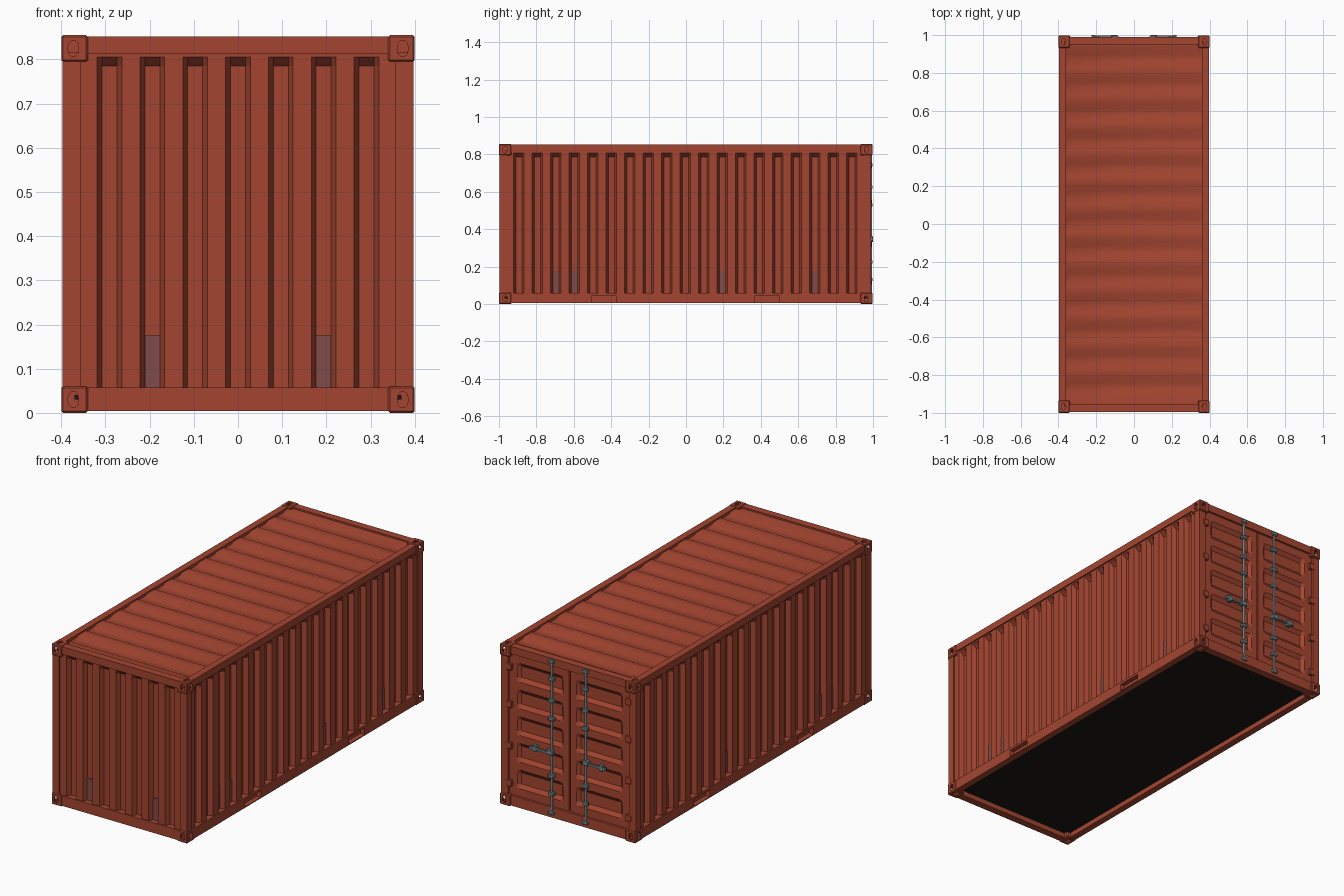
import bpy, bmesh
from mathutils import Vector, Matrix

if "Cube" in bpy.data.objects:
    bpy.data.objects.remove(bpy.data.objects["Cube"])


def material(name, rgb):
    m = bpy.data.materials.new(name)
    m.use_nodes = True
    m.diffuse_color = (*rgb, 1)
    m.node_tree.nodes["Principled BSDF"].inputs["Base Color"].default_value = (*rgb, 1)
    return m


RED = material("oxide red paint", (0.37, 0.06, 0.03))
STEEL = material("galvanised steel", (0.16, 0.24, 0.26))
PATCH = material("dull plum patch", (0.22, 0.07, 0.065))
BLACK = material("black underside", (0.012, 0.008, 0.008))


def finish(name, bm, mat):
    me = bpy.data.meshes.new(name)
    bm.to_mesh(me)
    bm.free()
    if mat:
        me.materials.append(mat)
    ob = bpy.data.objects.new(name, me)
    bpy.context.scene.collection.objects.link(ob)
    return ob


def box(name, mat, centre, size, bevel=0):
    bm = bmesh.new()
    bmesh.ops.create_cube(bm, size=1)
    bmesh.ops.scale(bm, vec=size, verts=bm.verts)
    if bevel:
        bmesh.ops.bevel(bm, geom=bm.edges[:], offset=bevel, segments=1, affect='EDGES')
    bmesh.ops.translate(bm, vec=centre, verts=bm.verts)
    return finish(name, bm, mat)


def rod(name, mat, centre, radius, length, axis, stretch=None):
    """Cylinder along an axis; stretch pulls it into a slot shape."""
    bm = bmesh.new()
    bmesh.ops.create_cone(bm, cap_ends=True, segments=12, radius1=radius,
                          radius2=radius, depth=length)
    turn = Vector((0, 0, 1)).rotation_difference(Vector(axis)).to_matrix()
    bmesh.ops.rotate(bm, cent=(0, 0, 0), matrix=turn, verts=bm.verts)
    if stretch:
        s = Vector(stretch)
        for v in bm.verts:
            d = v.co.dot(s)
            if abs(d) > 1e-7:
                v.co += s if d > 0 else -s
    bmesh.ops.translate(bm, vec=centre, verts=bm.verts)
    return finish(name, bm, mat)


def cut(ob, cutter):
    cutter.hide_render = True
    mod = ob.modifiers.new("cut", 'BOOLEAN')
    mod.operation = 'DIFFERENCE'
    mod.solver = 'EXACT'
    mod.object = cutter
    bpy.context.view_layer.update()
    dg = bpy.context.evaluated_depsgraph_get()
    me = bpy.data.meshes.new_from_object(ob.evaluated_get(dg))
    ob.modifiers.clear()
    ob.data = me
    bpy.data.objects.remove(cutter)


def relief(name, us, vs, place, outward, depth):
    """Sheet with pressed relief; us and vs are lists of (position, amount)."""
    bm = bmesh.new()
    grid = [[bm.verts.new(place(u, v, a * b * depth)) for v, b in vs] for u, a in us]
    for c, d in zip(grid, grid[1:]):
        for j in range(len(vs) - 1):
            bm.faces.new((c[j], d[j], d[j + 1], c[j + 1]))
    bm.normal_update()
    total = sum((f.normal * f.calc_area() for f in bm.faces), Vector())
    if total.dot(Vector(outward)) < 0:
        bmesh.ops.reverse_faces(bm, faces=bm.faces[:])
    return finish(name, bm, RED)


def grooves(start, end, centres, mouth, floor):
    out = [(start, 0)]
    for c in centres:
        out += [(c - mouth / 2, 0), (c - floor / 2, 1), (c + floor / 2, 1), (c + mouth / 2, 0)]
    return out + [(end, 0)]


SIDES = ((1, "left"), (-1, "right"))
MOUTH, FLOOR, DEPTH = 0.056, 0.034, 0.025
wall_rows = [(0.05, 1), (0.785, 1), (0.806, 0), (0.82, 0)]
side_c = [-0.893 + 0.0989 * i for i in range(19)]
front_c = [0.097 * (i - 3) for i in range(7)]

# Corrugated walls
for s, tag in SIDES:
    relief(tag + "_wall", grooves(-0.965, 0.96, side_c, MOUTH, FLOOR), wall_rows,
           lambda u, v, d: (s * (0.39 - d), u, v), (s, 0, 0), DEPTH)
    for i in (2, 3, 11, 16):
        box(tag + "_wall_patch", PATCH, (s * 0.366, side_c[i], 0.115), (0.006, FLOOR, 0.12))
relief("front_wall", grooves(-0.36, 0.36, front_c, MOUTH, FLOOR), wall_rows,
       lambda u, v, d: (u, -0.989 + d, v), (0, -1, 0), DEPTH)
for i in (1, 5):
    box("front_wall_patch", PATCH, (front_c[i], -0.965, 0.115), (FLOOR, 0.006, 0.12))

# Softly corrugated roof
roof_c = [0.01 + 0.1448 * (i - 6) for i in range(13)]
roof = relief("roof", grooves(-0.965, 0.965, roof_c, 0.105, 0.035),
              [(-0.37, 0), (-0.35, 1), (0.35, 1), (0.37, 0)],
              lambda u, v, d: (v, u, 0.844 - d), (0, 0, 1), 0.016)
for p in roof.data.polygons:
    p.use_smooth = True

# Floor
box("floor", BLACK, (0, 0, 0.035), (0.74, 1.94, 0.01))

# Long rails, with fork pockets cut into the lower ones
for s, tag in SIDES:
    box(tag + "_top_rail", RED, (s * 0.379, -0.002, 0.833), (0.036, 1.9, 0.038))
    rail = box(tag + "_bottom_rail", RED, (s * 0.379, -0.002, 0.031), (0.036, 1.9, 0.054))
    for y in (-0.44, 0.433):
        cut(rail, box("pocket_cutter", RED, (s * 0.397, y, 0.027), (0.05, 0.133, 0.036)))

# End frames
for y, tag in ((-0.976, "front"), (0.97, "rear")):
    for s, side in SIDES:
        box(tag + "_" + side + "_post", RED, (s * 0.377, y, 0.4275), (0.04, 0.04, 0.76))
    box(tag + "_header", RED, (0, y, 0.832), (0.7, 0.04, 0.04))
    box(tag + "_sill", RED, (0, y, 0.031), (0.7, 0.04, 0.054))

# Hollow corner castings with slotted openings
casting = box("corner_casting", RED, (0.37, 0.965, 0.825), (0.06, 0.066, 0.06), 0.004)
cut(casting, box("void_cutter", RED, (0.37, 0.965, 0.825), (0.042, 0.048, 0.042)))
for pos, axis, stretch in (((0.395, 0.965, 0.825), (1, 0, 0), (0, 0, 0.006)),
                           ((0.373, 0.993, 0.825), (0, 1, 0), (0, 0, 0.006)),
                           ((0.373, 0.965, 0.85), (0, 0, 1), (0, 0.006, 0))):
    cut(casting, rod("slot_cutter", RED, pos, 0.012, 0.03, axis, stretch))
for sx in (1, -1):
    for sy in (1, -1):
        for sz in (1, -1):
            if (sx, sy, sz) == (1, 1, 1):
                continue
            bm = bmesh.new()
            bm.from_mesh(casting.data)
            mid = Vector((0, -0.001, 0.4275))
            flip = (Matrix.Translation(mid) @ Matrix.Diagonal((sx, sy, sz, 1))
                    @ Matrix.Translation(-mid))
            bmesh.ops.transform(bm, matrix=flip, verts=bm.verts)
            if sx * sy * sz < 0:
                bmesh.ops.reverse_faces(bm, faces=bm.faces[:])
            finish("corner_casting", bm, RED)

# Doors with pressed panels, hinges and lock gear
box("door_backing", RED, (0, 0.953, 0.43), (0.72, 0.008, 0.77))
door_rows = grooves(0.055, 0.814, [0.15 + 0.142 * i for i in range(5)], 0.1, 0.06)
for s, tag in SIDES:
    relief(tag + "_door", [(0.004, 0), (0.04, 0), (0.055, 1), (0.295, 1), (0.31, 0), (0.358, 0)],
           door_rows, lambda u, v, d: (s * u, 0.978 - d, v), (0, 1, 0), 0.015)
    box(tag + "_door_edge", RED, (s * 0.006, 0.966, 0.434), (0.004, 0.024, 0.758))
    for z in (0.12, 0.32, 0.54, 0.74):
        box(tag + "_hinge", RED, (s * 0.352, 0.984, z), (0.034, 0.016, 0.036), 0.003)
    rod(tag + "_lock_rod", STEEL, (s * 0.1, 0.988, 0.435), 0.006, 0.83, (0, 0, 1))
    for z in (0.03, 0.13, 0.225, 0.53, 0.626, 0.742, 0.836):
        box(tag + "_rod_bracket", STEEL, (s * 0.1, 0.988, z), (0.034, 0.018, 0.02), 0.003)
    box(tag + "_handle_hub", STEEL, (s * 0.105, 0.989, 0.35), (0.036, 0.022, 0.026), 0.003)
    box(tag + "_handle", STEEL, (s * 0.165, 0.994, 0.347), (0.12, 0.01, 0.01))
    box(tag + "_handle_catch", STEEL, (s * 0.195, 0.988, 0.347), (0.022, 0.022, 0.034), 0.003)
    box(tag + "_handle_grip", STEEL, (s * 0.217, 0.994, 0.347), (0.016, 0.012, 0.018), 0.002)
